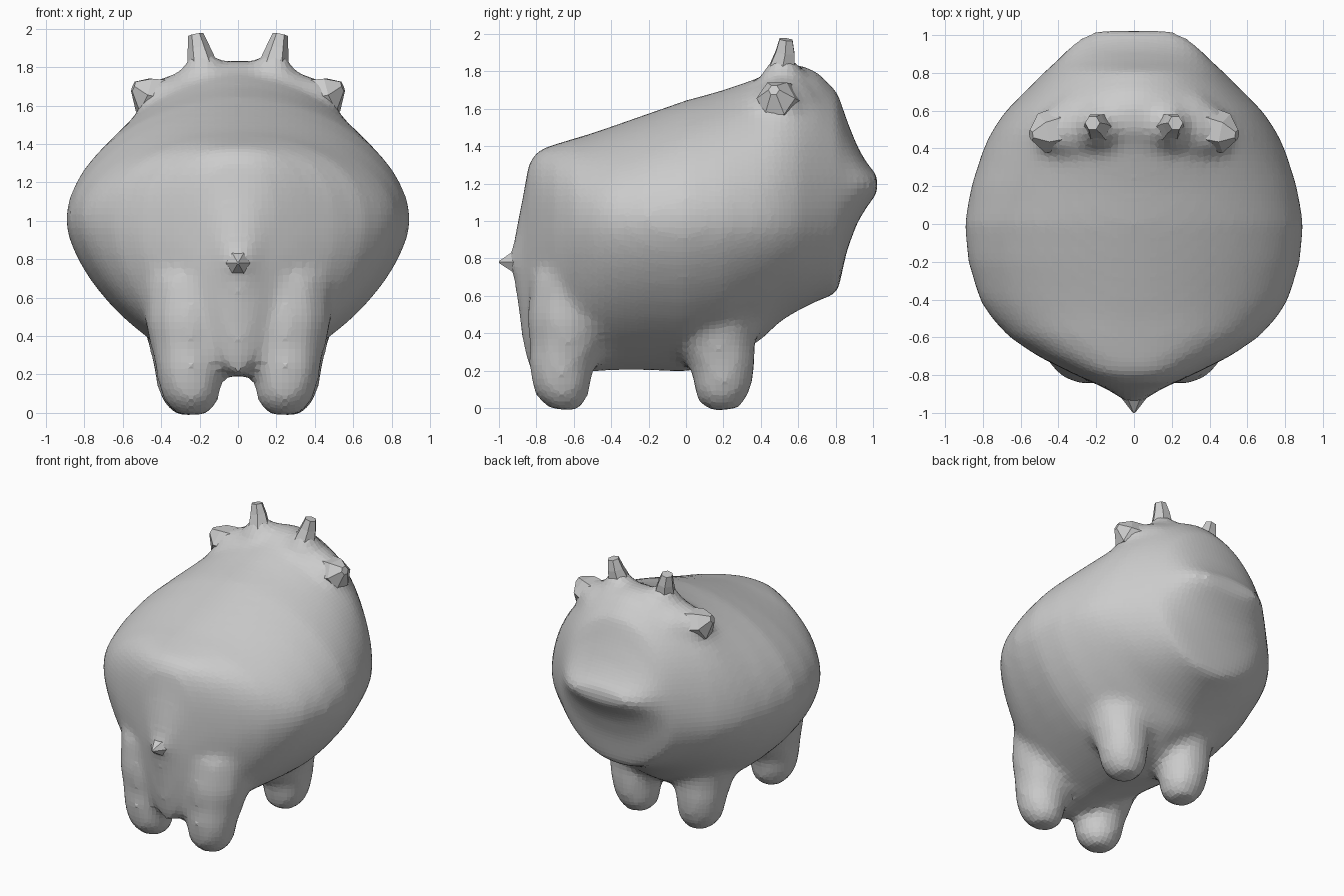
import bpy, bmesh
from math import sin, cos, pi, copysign
from mathutils import Vector


def loft(bm, rings):
    """Skin a list of equal-length point rings and cap both ends."""
    loops = [[bm.verts.new(p) for p in r] for r in rings]
    n = len(loops[0])
    for a, b in zip(loops, loops[1:]):
        for i in range(n):
            bm.faces.new((a[i], a[(i + 1) % n], b[(i + 1) % n], b[i]))
    bm.faces.new(loops[0][::-1])
    bm.faces.new(loops[-1])


def body_ring(y, bot, top, mid, hw, n=48):
    """Cross-section with a rounder upper half and a tapering lower half;
    the rump is squarer on top, the head rounder below."""
    up = 1.88 + 0.9 * max(0, min(1, (-y - 0.45) / 0.4))
    low = 1.58 + 0.4 * max(0, min(1, (y - 0.4) / 0.4))
    pts = []
    for i in range(n):
        t = 2 * pi * i / n
        c, s = cos(t), sin(t)
        e = 2 / (up if s > 0 else low)
        h = (top - mid) if s > 0 else (mid - bot)
        pts.append((copysign(hw * abs(c) ** e, c), y,
                    mid + copysign(h * abs(s) ** e, s)))
    return pts


def tube(bm, path, n):
    """Tube through (x, y, z, radius) stations."""
    axis = (Vector(path[-1][:3]) - Vector(path[0][:3])).normalized()
    side = Vector((0, 0, 1)) if abs(axis.z) < 0.7 else Vector((0, 1, 0))
    u = axis.cross(side).normalized()
    v = axis.cross(u)
    loft(bm, [[Vector(p[:3]) + p[3] * (u * cos(2 * pi * i / n) + v * sin(2 * pi * i / n))
               for i in range(n)] for p in path])


def finish(bm, name):
    bmesh.ops.recalc_face_normals(bm, faces=bm.faces)
    me = bpy.data.meshes.new(name)
    bm.to_mesh(me)
    bm.free()
    ob = bpy.data.objects.new(name, me)
    bpy.context.collection.objects.link(ob)
    return ob


# Body and head: y, bottom, top, widest height, half-width
sections = [
    (-0.915, 0.66, 0.92, 0.78, 0.08), (-0.87, 0.32, 1.14, 0.80, 0.15),
    (-0.84, 0.20, 1.31, 0.85, 0.22), (-0.79, 0.19, 1.38, 0.92, 0.33),
    (-0.70, 0.19, 1.41, 0.95, 0.51), (-0.60, 0.19, 1.44, 0.98, 0.66),
    (-0.50, 0.19, 1.47, 0.99, 0.755),
    (-0.40, 0.20, 1.505, 1.00, 0.82), (-0.20, 0.20, 1.575, 1.00, 0.88),
    (0.00, 0.19, 1.645, 1.00, 0.90), (0.20, 0.24, 1.70, 1.00, 0.865),
    (0.40, 0.36, 1.77, 1.00, 0.80), (0.50, 0.46, 1.83, 1.00, 0.75),
    (0.60, 0.52, 1.84, 1.02, 0.68), (0.70, 0.57, 1.80, 1.05, 0.58),
    (0.81, 0.61, 1.69, 1.10, 0.47), (0.86, 0.84, 1.54, 1.15, 0.415),
    (0.92, 1.00, 1.39, 1.19, 0.36), (0.985, 1.10, 1.28, 1.20, 0.29),
    (1.025, 1.15, 1.25, 1.205, 0.21)]
bm = bmesh.new()
loft(bm, [body_ring(*s) for s in sections])

# Four stubby legs flaring into the body
for sx in (-1, 1):
    for y, x, d in ((-0.67, 0.24, 0.05), (0.20, 0.25, -0.04)):
        tube(bm, [(sx * x, y + 0.01, -0.01, 0.08), (sx * x, y, 0.05, 0.14),
                  (sx * (x + 0.01), y, 0.12, 0.162), (sx * (x + 0.015), y, 0.22, 0.175),
                  (sx * (x + 0.01), y + 0.6 * d, 0.32, 0.20),
                  (sx * (x + 0.01), y + d, 0.45, 0.235),
                  (sx * x, y + 2 * d, 0.68, 0.26)], 12)
    # Swelling under each ear and horn
    tube(bm, [(sx * 0.22, 0.52, 1.56, 0.24), (sx * 0.34, 0.51, 1.60, 0.19),
              (sx * 0.43, 0.49, 1.63, 0.125), (sx * 0.50, 0.48, 1.65, 0.08)], 12)
    tube(bm, [(sx * 0.18, 0.52, 1.68, 0.16), (sx * 0.185, 0.515, 1.80, 0.11),
              (sx * 0.19, 0.52, 1.88, 0.055)], 12)
# Swelling at the tail root
tube(bm, [(0, -0.84, 0.79, 0.16), (0, -0.90, 0.785, 0.10), (0, -0.95, 0.78, 0.04)], 12)
body = finish(bm, "body")
rm = body.modifiers.new("fuse", 'REMESH')
rm.mode = 'VOXEL'
rm.voxel_size = 0.035
sm = body.modifiers.new("soften", 'SMOOTH')
sm.factor = 0.5
sm.iterations = 9

# Horns and ears, mirrored
for side, sx in (("left", -1), ("right", 1)):
    bm = bmesh.new()
    tube(bm, [(sx * 0.18, 0.51, 1.76, 0.10), (sx * 0.19, 0.515, 1.83, 0.075),
              (sx * 0.205, 0.53, 1.90, 0.058), (sx * 0.22, 0.535, 1.97, 0.04)], 6)
    finish(bm, side + "_horn")
    bm = bmesh.new()
    tube(bm, [(sx * 0.34, 0.51, 1.62, 0.14), (sx * 0.41, 0.50, 1.64, 0.115),
              (sx * 0.49, 0.48, 1.655, 0.105), (sx * 0.545, 0.47, 1.70, 0.03)], 6)
    finish(bm, side + "_ear")

# Short tail
bm = bmesh.new()
tube(bm, [(0, -0.87, 0.785, 0.09), (0, -0.93, 0.78, 0.06), (0, -1.0, 0.78, 0.006)], 6)
finish(bm, "tail")
